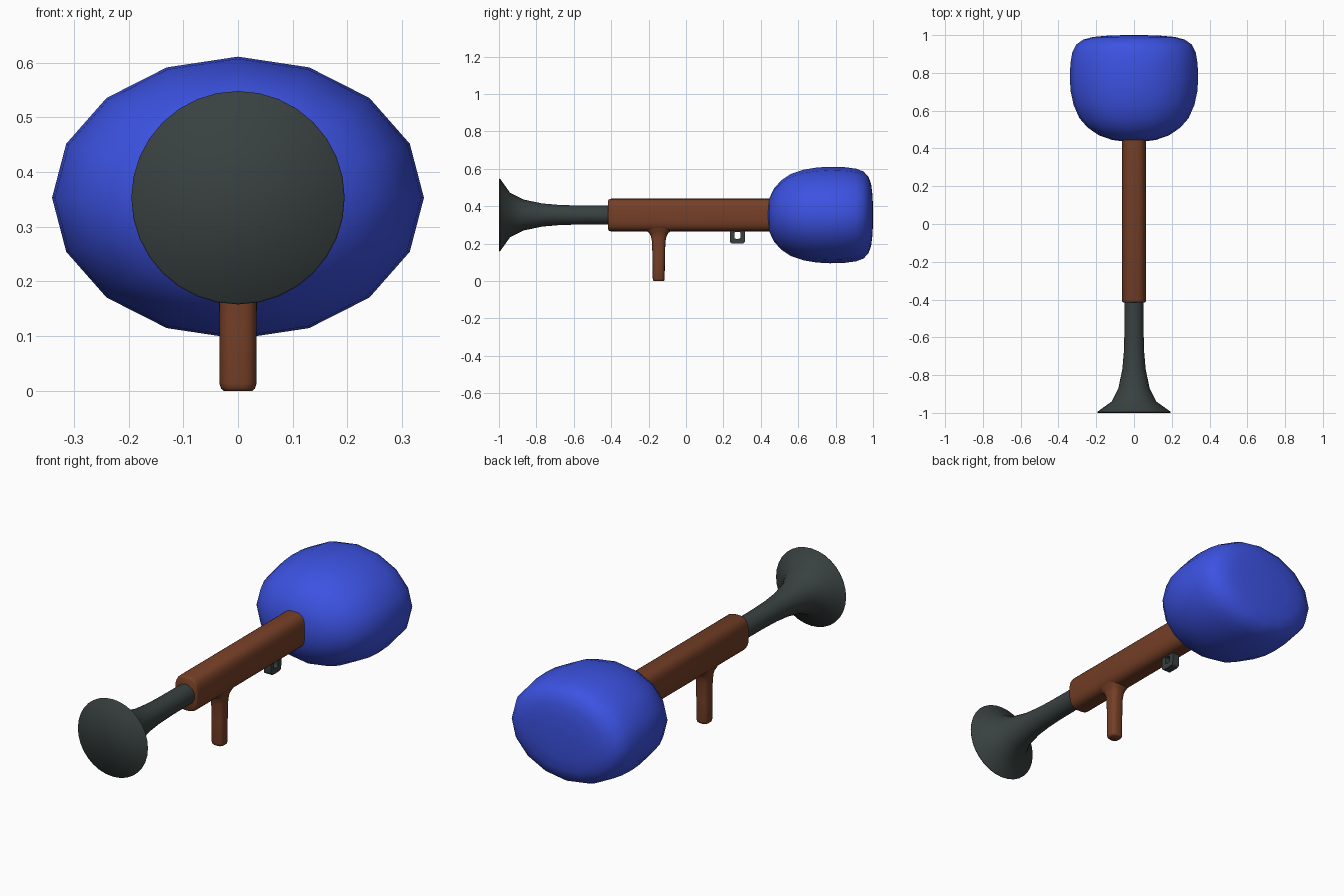
import bpy, bmesh, math
from mathutils import Vector

cube = bpy.data.objects.get("Cube")
if cube:
    bpy.data.objects.remove(cube, do_unlink=True)

AXIS_Z = 0.353  # height of the barrel line


def material(name, rgb):
    m = bpy.data.materials.new(name)
    m.use_nodes = True
    m.diffuse_color = (*rgb, 1)
    m.node_tree.nodes["Principled BSDF"].inputs["Base Color"].default_value = (*rgb, 1)
    return m


blue = material("blue cloth", (0.045, 0.085, 0.76))
brown = material("brown wood", (0.18, 0.05, 0.02))
grey = material("dark grey metal", (0.04, 0.053, 0.051))


def finish(name, bm, mat, angle=60):
    bmesh.ops.recalc_face_normals(bm, faces=bm.faces)
    mesh = bpy.data.meshes.new(name)
    bm.to_mesh(mesh)
    bm.free()
    mesh.materials.append(mat)
    ob = bpy.data.objects.new(name, mesh)
    bpy.context.collection.objects.link(ob)
    bpy.ops.object.select_all(action="DESELECT")
    ob.select_set(True)
    bpy.context.view_layer.objects.active = ob
    bpy.ops.object.shade_smooth_by_angle(angle=math.radians(angle))
    return ob


def loft(name, stations, mat, place, sides=32, power=2):
    """Skin closed superellipse rings; each station is (position, half_a, half_b)."""
    bm = bmesh.new()
    rings = []
    for pos, a, b in stations:
        ring = []
        for i in range(sides):
            t = math.tau * i / sides
            c, s = math.cos(t), math.sin(t)
            u = math.copysign(abs(c) ** (2 / power), c) * a
            v = math.copysign(abs(s) ** (2 / power), s) * b
            ring.append(bm.verts.new(place(pos, u, v)))
        rings.append(ring)
    for r0, r1 in zip(rings, rings[1:]):
        for i in range(sides):
            j = (i + 1) % sides
            bm.faces.new((r0[i], r0[j], r1[j], r1[i]))
    bm.faces.new(rings[0])
    bm.faces.new(rings[-1])
    return finish(name, bm, mat)


def along_y(pos, u, v):
    return Vector((u, pos, AXIS_Z + v))


def along_z(pos, u, v):
    return Vector((u, -0.146 + v, pos))


# Air bag: oval 16-sided bulb, flatter at the back
bag = [(0.437, 0.15), (0.445, 0.34), (0.47, 0.55), (0.51, 0.72), (0.56, 0.85),
       (0.63, 0.94), (0.7, 0.985), (0.77, 1), (0.85, 0.99), (0.91, 0.96),
       (0.95, 0.9), (0.976, 0.79), (0.99, 0.64), (0.997, 0.42), (1.0, 0.15)]
loft("air_bag", [(y, f * 0.34, f * 0.258) for y, f in bag], blue, along_y, sides=16)

# Flared horn with closed mouth
horn = [(-1, 0.192), (-0.995, 0.195), (-0.94, 0.118), (-0.87, 0.083), (-0.77, 0.062),
        (-0.68, 0.054), (-0.58, 0.051), (-0.4, 0.05)]
loft("horn", [(y, r, r) for y, r in horn], grey, along_y)

# Wooden stock with softened front edge
stock = [(-0.416, 0.9), (-0.412, 0.96), (-0.402, 1), (0.5, 1)]
loft("stock", [(y, f * 0.064, f * 0.087) for y, f in stock], brown, along_y, power=3)

# Grip flaring into the stock
grip = [(0, 0.026, 0.026), (0.004, 0.031, 0.03), (0.014, 0.034, 0.032),
        (0.12, 0.034, 0.033), (0.21, 0.035, 0.036), (0.24, 0.037, 0.042),
        (0.256, 0.04, 0.05), (0.267, 0.045, 0.065), (0.285, 0.052, 0.08)]
loft("grip", grip, brown, along_z, power=2.8)

# Trigger loop: square ring swept around a rounded opening
bm = bmesh.new()
loop, sides = [], 24
for i in range(sides):
    t = math.tau * i / sides
    c, s = math.cos(t), math.sin(t)
    y = math.copysign(abs(c) ** 0.35, c)
    z = math.copysign(abs(s) ** 0.35, s)
    loop.append([bm.verts.new((x, 0.275 + y * hy, 0.244 + z * hz))
                 for x, hy, hz in ((-0.02, 0.041, 0.044), (0.02, 0.041, 0.044),
                                   (0.02, 0.016, 0.018), (-0.02, 0.016, 0.018))])
for i in range(sides):
    a, b = loop[i], loop[(i + 1) % sides]
    for k in range(4):
        n = (k + 1) % 4
        bm.faces.new((a[k], a[n], b[n], b[k]))
finish("trigger_loop", bm, grey, 40)
